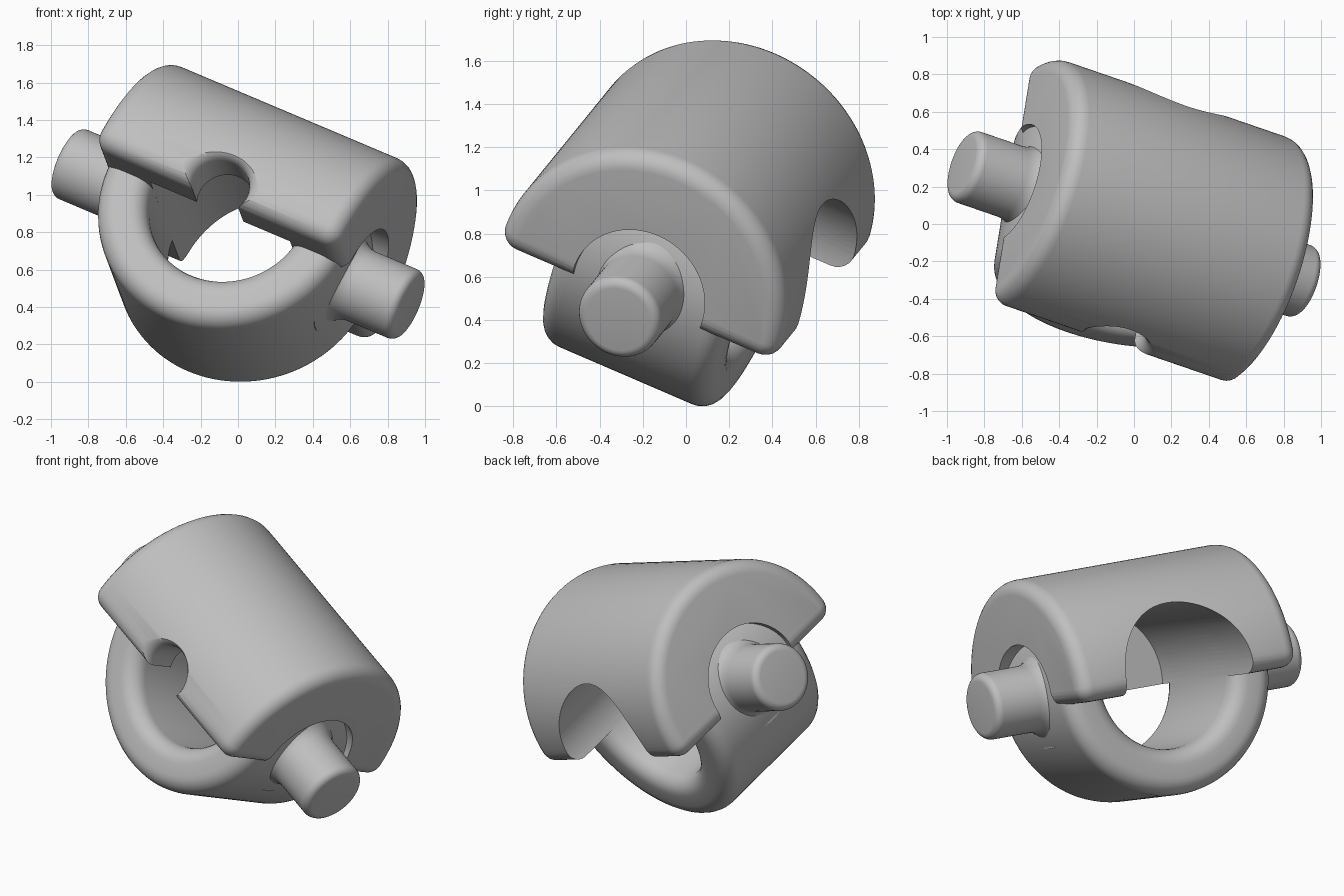
import bpy, bmesh
from math import sin, cos, pi, radians, degrees, sqrt, asin
from mathutils import Matrix, Vector

if "Cube" in bpy.data.objects:
    bpy.data.objects.remove(bpy.data.objects["Cube"], do_unlink=True)

# Tilted frame: A runs along the pins, D through the ring bore, U out of the cap
A = Vector((0.878, -0.302, -0.371)).normalized()
D = Vector((0.147, 0.908, -0.391))
D = (D - A * D.dot(A)).normalized()
U = A.cross(D)
ORIGIN = Vector((0, 0, 0.79))
R, BORE = 0.705, 0.43

grey = bpy.data.materials.new("plain grey")
grey.use_nodes = True
GREY = (0.52, 0.52, 0.52, 1)
grey.diffuse_color = GREY
grey.node_tree.nodes["Principled BSDF"].inputs["Base Color"].default_value = GREY


def frame(x, y, z):
    m = Matrix((x, y, z)).transposed().to_4x4()
    m.translation = ORIGIN
    return m


def finish(name, bm, matrix):
    bmesh.ops.remove_doubles(bm, verts=bm.verts, dist=1e-5)
    bmesh.ops.recalc_face_normals(bm, faces=bm.faces)
    mesh = bpy.data.meshes.new(name)
    bm.to_mesh(mesh)
    bm.free()
    mesh.materials.append(grey)
    obj = bpy.data.objects.new(name, mesh)
    obj.matrix_world = matrix
    bpy.context.collection.objects.link(obj)
    return obj


def arc(cx, cy, r, start, end, n=6):
    angles = [radians(start + (end - start) * i / n) for i in range(n + 1)]
    return [(cx + r * cos(t), cy + r * sin(t)) for t in angles]


def revolve(name, profile, matrix, start=0, sweep=2 * pi, steps=96, closed=False):
    """Spin a (radius, height) profile around local z."""
    bm = bmesh.new()
    turn = Matrix.Rotation(start, 3, 'Z')
    vs = [bm.verts.new(turn @ Vector((r, 0, h))) for r, h in profile]
    edges = [bm.edges.new(p) for p in zip(vs, vs[1:])]
    if closed:
        edges.append(bm.edges.new((vs[-1], vs[0])))
    bmesh.ops.spin(bm, geom=vs + edges, cent=(0, 0, 0), axis=(0, 0, 1),
                   angle=sweep, steps=steps, use_merge=False)
    return finish(name, bm, matrix)


def smooth(obj):
    bpy.ops.object.select_all(action='DESELECT')
    obj.select_set(True)
    bpy.context.view_layer.objects.active = obj
    bpy.ops.object.shade_smooth_by_angle(angle=radians(35))


def cut(obj, cutter):
    mod = obj.modifiers.new("cut", 'BOOLEAN')
    mod.operation = 'DIFFERENCE'
    mod.solver = 'EXACT'
    mod.object = cutter
    bpy.context.view_layer.update()
    bpy.context.view_layer.objects.active = obj
    bpy.ops.object.modifier_apply(modifier=mod.name)
    bpy.data.objects.remove(cutter, do_unlink=True)


bore_frame = frame(U, A, D)
pin_frames = {"left": frame(D, U, A), "right": frame(U, D, -A)}

# Half-round cap: rounded sections lofted along the pin axis, shrinking at the ends
HALF, FLAT, ROUND, RIM = 0.74, -0.065, 0.09, 0.085


def cap_section(inset):
    cy = FLAT + ROUND
    cx = sqrt((R - ROUND) ** 2 - cy ** 2)
    tilt = degrees(asin(cy / (R - ROUND)))
    r = ROUND - inset
    return (arc(cx, cy, r, -90, tilt) + arc(0, 0, R - inset, tilt, 180 - tilt, 72)[1:-1]
            + arc(-cx, cy, r, 180 - tilt, 270))


rim_steps = arc(RIM, HALF - RIM, RIM, 90, 180)     # (inset, height)
stations = [(k, -h) for k, h in rim_steps] + [(k, h) for k, h in reversed(rim_steps)]
bm = bmesh.new()
loops = [[bm.verts.new((x, y, h)) for x, y in cap_section(k)] for k, h in stations]
for low, high in zip(loops, loops[1:]):
    for i in range(len(low)):
        bm.faces.new((low[i - 1], low[i], high[i], high[i - 1]))
bm.faces.new(loops[0])
bm.faces.new(loops[-1])
cap = finish("half_round_cap", bm, pin_frames["left"])

# Bore through the back of the cap, small flared notch in the front
cut(cap, revolve("bore_cutter", [(0, -0.445), (BORE, -0.445), (BORE, 1), (0, 1)], bore_frame))
flare = arc(0.24, -0.62, 0.085, 180, 270)
cut(cap, revolve("notch_cutter",
                 [(0, -0.4), (0.155, -0.4)] + flare + [(0.24, -0.9), (0, -0.9)], bore_frame))

# Round openings in the cap ends
for side, m in pin_frames.items():
    cut(cap, revolve("end_cutter", [(0, 0.6), (0.325, 0.6), (0.325, 1), (0, 1)], m))
smooth(cap)

# Ring with rounded rims, its ends running up into the cap
W, F, LAP = 0.44, 0.1, radians(28)
rim = (arc(R - F, W - F, F, 0, 90) + arc(BORE + F, W - F, F, 90, 180)
       + arc(BORE + F, F - W, F, 180, 270) + arc(R - F, F - W, F, 270, 360))
smooth(revolve("ring", rim, bore_frame, pi / 2 - LAP, pi + 2 * LAP, 80, closed=True))

# Pins with a flared root and a rounded tip
for side, m in pin_frames.items():
    profile = ([(0, 0.46), (0.315, 0.46), (0.315, 0.635)]
               + arc(0.315, 0.75, 0.115, 270, 180)
               + arc(0.155, 1.0, 0.045, 0, 90) + [(0, 1.045)])
    smooth(revolve(side + "_pin", profile, m, steps=64))
